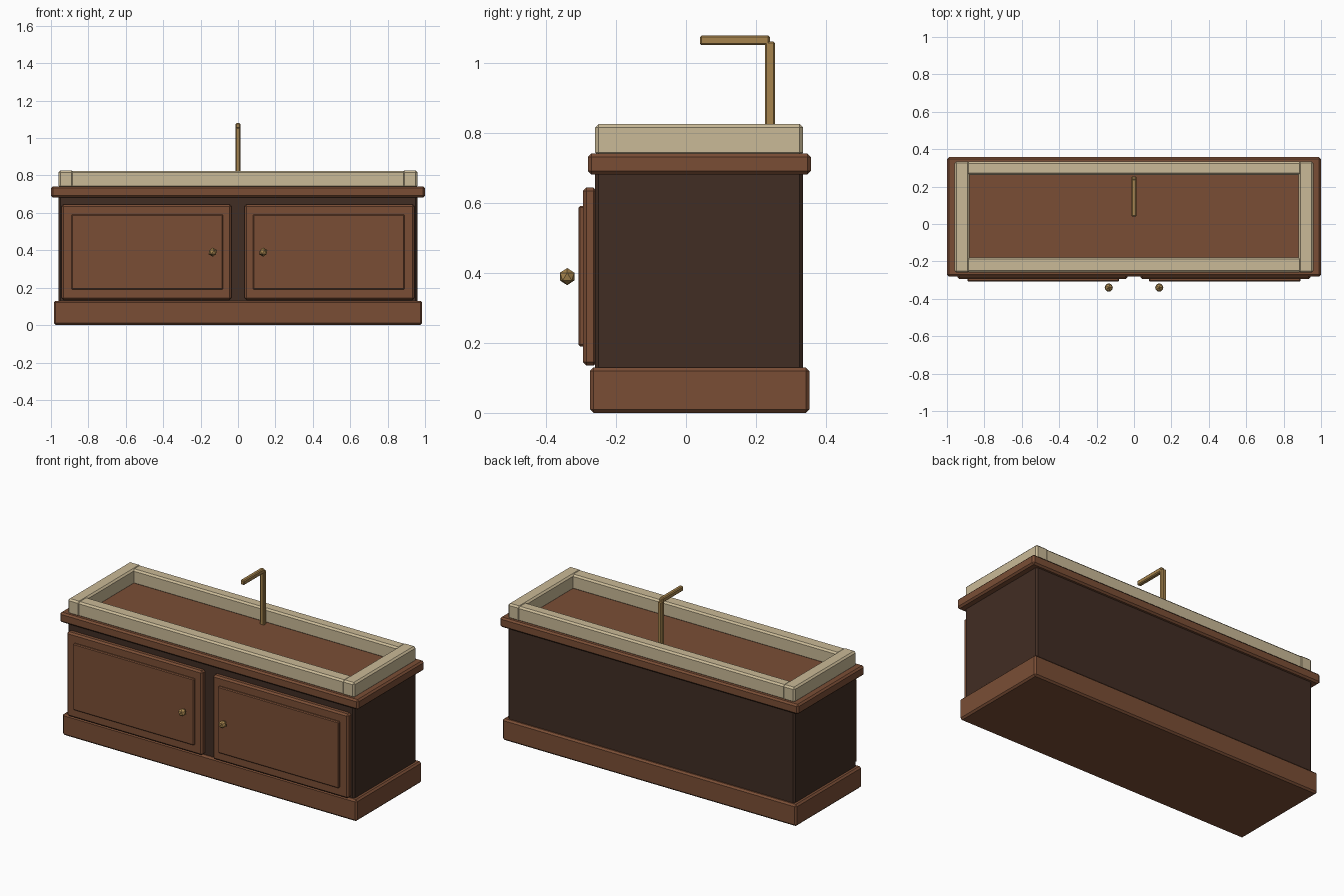
import bpy

if "Cube" in bpy.data.objects:
    bpy.data.objects.remove(bpy.data.objects["Cube"])


def material(name, rgb):
    m = bpy.data.materials.new(name)
    m.diffuse_color = (*rgb, 1)
    m.use_nodes = True
    m.node_tree.nodes["Principled BSDF"].inputs["Base Color"].default_value = m.diffuse_color
    return m


BROWN = material("warm wood", (0.195, 0.076, 0.036))
DARK = material("dark wood", (0.053, 0.026, 0.017))
CREAM = material("cream stone", (0.59, 0.49, 0.31))
BRASS = material("brass", (0.38, 0.23, 0.075))


def box(name, x, y, z, mat, bevel=0.01):
    """Bevelled box from (min, max) ranges."""
    ranges = (x, y, z)
    bpy.ops.mesh.primitive_cube_add(size=1, location=[(a + b) / 2 for a, b in ranges])
    ob = bpy.context.object
    ob.name = name
    ob.scale = [b - a for a, b in ranges]
    bpy.ops.object.transform_apply(location=False, rotation=False, scale=True)
    ob.data.materials.append(mat)
    mod = ob.modifiers.new("edge bevel", 'BEVEL')
    mod.width = bevel
    mod.segments = 1
    return ob


# Cabinet carcass, plinth and worktop
box("cabinet_body", (-0.96, 0.96), (-0.26, 0.335), (0.004, 0.70), DARK)
box("plinth", (-0.985, 0.985), (-0.275, 0.353), (0, 0.13), BROWN)
box("worktop", (-1, 1), (-0.281, 0.357), (0.682, 0.742), BROWN)

# Basin rim: two long rails between two end rails
box("basin_front_rail", (-0.895, 0.895), (-0.258, -0.178), (0.735, 0.825), CREAM)
box("basin_back_rail", (-0.895, 0.895), (0.262, 0.333), (0.735, 0.825), CREAM)
for side, s in (("left", -1), ("right", 1)):
    xs = sorted((s * 0.88, s * 0.96))
    box(f"basin_{side}_rail", xs, (-0.26, 0.335), (0.735, 0.827), CREAM)

    # Door with raised panel and knob
    xs = sorted((s * 0.035, s * 0.943))
    box(f"{side}_door", xs, (-0.295, -0.255), (0.135, 0.645), BROWN)
    xs = sorted((s * 0.08, s * 0.89))
    box(f"{side}_door_panel", xs, (-0.308, -0.28), (0.19, 0.592), BROWN, 0.005)
    bpy.ops.mesh.primitive_ico_sphere_add(subdivisions=1, radius=0.0245,
                                          location=(s * 0.135, -0.34, 0.39))
    knob = bpy.context.object
    knob.name = f"{side}_knob"
    knob.data.materials.append(BRASS)

# Tap
box("tap_post", (-0.014, 0.014), (0.226, 0.255), (0.735, 1.063), BRASS, 0.005)
box("tap_spout", (-0.013, 0.013), (0.04, 0.24), (1.052, 1.08), BRASS, 0.005)
